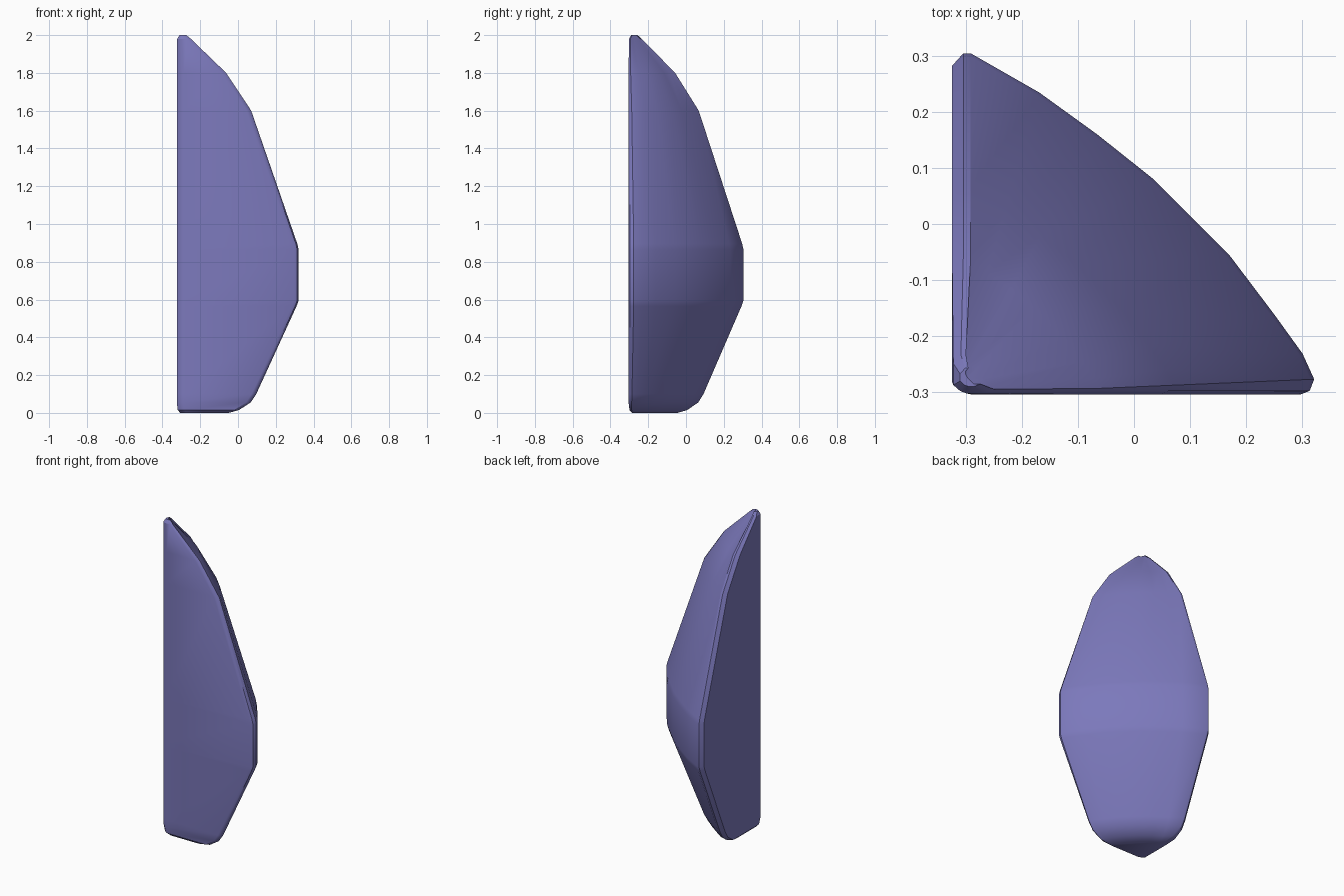
import bpy, bmesh, math

if "Cube" in bpy.data.objects:
    bpy.data.objects.remove(bpy.data.objects["Cube"])

# Corner of the two flat faces, and outer curve as fractions of the radius
CX, CY = -0.324, -0.304
ARC = [(0.997, 0.045), (0.965, 0.12), (0.887, 0.235), (0.764, 0.408),
       (0.556, 0.63), (0.40, 0.762), (0.24, 0.885)]

# Vertical profile: height, radius, inset of the flat corner
PROFILE = [(0.0, 0.275, 0.018), (0.015, 0.33, 0.005), (0.055, 0.392, 0),
           (0.1, 0.422, 0), (0.565, 0.636, 0), (0.595, 0.647, 0),
           (0.865, 0.647, 0), (0.895, 0.64, 0), (1.6, 0.395, 0),
           (1.8, 0.262, 0), (1.98, 0.075, 0.002), (2.0, 0.05, 0.014)]


def section(r, c):
    """Quarter section with small bevels at its three corners."""
    ry = r * 0.94
    b = min(0.022, r * 0.2)
    pts = [(c, c + b), (c + b * 0.8, c + b * 0.3), (c + b * 1.6, c),
           (r - b * 1.2, c), (r - b * 0.45, c + b * 0.3)]
    pts += [(max(u * r, c + b), max(v * ry, c + b * 0.5)) for u, v in ARC]
    pts += [(c + b * 1.5, ry), (c + b * 0.9, ry), (c, ry - b)]
    return pts


# Quarter wedge lofted through the sections
bm = bmesh.new()
rings = [[bm.verts.new((CX + x, CY + y, z)) for x, y in section(r, c)]
         for z, r, c in PROFILE]
n = len(rings[0])
for low, high in zip(rings, rings[1:]):
    for i in range(n):
        j = (i + 1) % n
        bm.faces.new((low[i], low[j], high[j], high[i]))
bm.faces.new(rings[0][::-1])
bm.faces.new(rings[-1])
bmesh.ops.remove_doubles(bm, verts=bm.verts, dist=0.0005)
bmesh.ops.recalc_face_normals(bm, faces=bm.faces)

mesh = bpy.data.meshes.new("quarter_wedge")
bm.to_mesh(mesh)
bm.free()
wedge = bpy.data.objects.new("quarter_wedge", mesh)
bpy.context.collection.objects.link(wedge)

# Lilac-blue surface
mat = bpy.data.materials.new("lilac_blue")
mat.diffuse_color = (0.2, 0.19, 0.5, 1)
mat.use_nodes = True
mat.node_tree.nodes["Principled BSDF"].inputs["Base Color"].default_value = mat.diffuse_color
mesh.materials.append(mat)

bpy.context.view_layer.objects.active = wedge
wedge.select_set(True)
bpy.ops.object.shade_smooth_by_angle(angle=math.radians(30))
